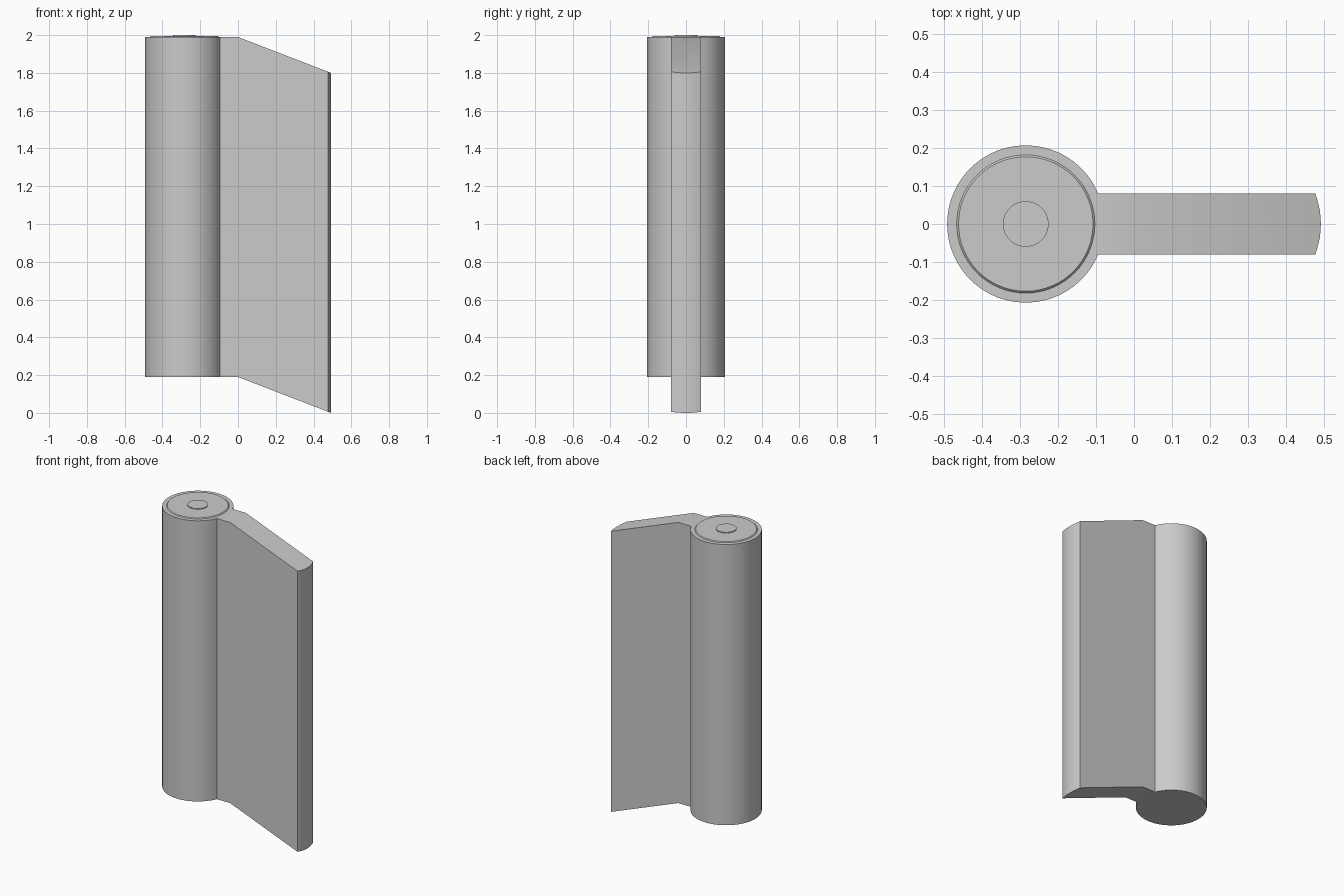
import bpy, bmesh, math
from mathutils import Vector

cube = bpy.data.objects.get("Cube")
if cube:
    bpy.data.objects.remove(cube, do_unlink=True)

CX, R = -0.285, 0.207          # barrel axis and radius
HALF, TIP = 0.08, 0.492        # leaf half thickness and outer end
LOW, HIGH = 0.19, 1.99         # barrel bottom and top
END_R = 0.225                  # radius of the rounded leaf end

grey = bpy.data.materials.new("light_grey")
grey.use_nodes = True
colour = (0.6, 0.6, 0.6, 1)
grey.diffuse_color = colour
grey.node_tree.nodes["Principled BSDF"].inputs["Base Color"].default_value = colour


def finish(name, bm):
    bmesh.ops.recalc_face_normals(bm, faces=bm.faces)
    mesh = bpy.data.meshes.new(name)
    bm.to_mesh(mesh)
    bm.free()
    mesh.materials.append(grey)
    ob = bpy.data.objects.new(name, mesh)
    bpy.context.collection.objects.link(ob)
    bpy.ops.object.select_all(action="DESELECT")
    ob.select_set(True)
    bpy.context.view_layer.objects.active = ob
    bpy.ops.object.shade_smooth_by_angle(angle=math.radians(30))


def arc(cx, r, start, end, steps):
    for i in range(steps + 1):
        a = start + (end - start) * i / steps
        yield Vector((cx + r * math.cos(a), r * math.sin(a), LOW))


# Barrel and leaf: one plan outline, extruded upward
joint = math.asin(HALF / R)
tip = math.asin(HALF / END_R)
outline = list(arc(CX, R, joint, 2 * math.pi - joint, 64))
outline += list(arc(TIP - END_R, END_R, -tip, tip, 10))
bm = bmesh.new()
base = bm.faces.new([bm.verts.new(p) for p in outline])
top = bmesh.ops.extrude_face_region(bm, geom=[base], use_keep_orig=True)
bmesh.ops.translate(bm, vec=(0, 0, HIGH - LOW),
                    verts=[g for g in top["geom"] if isinstance(g, bmesh.types.BMVert)])

# Cut at the joint and the bend, then slope the outer leaf downward
for x in (CX + R * math.cos(joint), 0):
    bmesh.ops.bisect_plane(bm, geom=bm.verts[:] + bm.edges[:] + bm.faces[:],
                           plane_co=(x, 0, 0), plane_no=(1, 0, 0))
for v in bm.verts:
    v.co.z -= max(0, v.co.x) * LOW / TIP
finish("barrel_and_leaf", bm)


# Chamfered cap and centre pin on the barrel top
def disc(name, r_low, r_high, z0, z1):
    bm = bmesh.new()
    bmesh.ops.create_cone(bm, cap_ends=True, segments=64, radius1=r_low,
                          radius2=r_high, depth=z1 - z0)
    bmesh.ops.translate(bm, vec=(CX, 0, (z0 + z1) / 2), verts=bm.verts)
    finish(name, bm)


disc("end_cap", 0.184, 0.177, HIGH - 0.002, 1.995)
disc("centre_pin", 0.06, 0.06, 1.99, 2.0)
